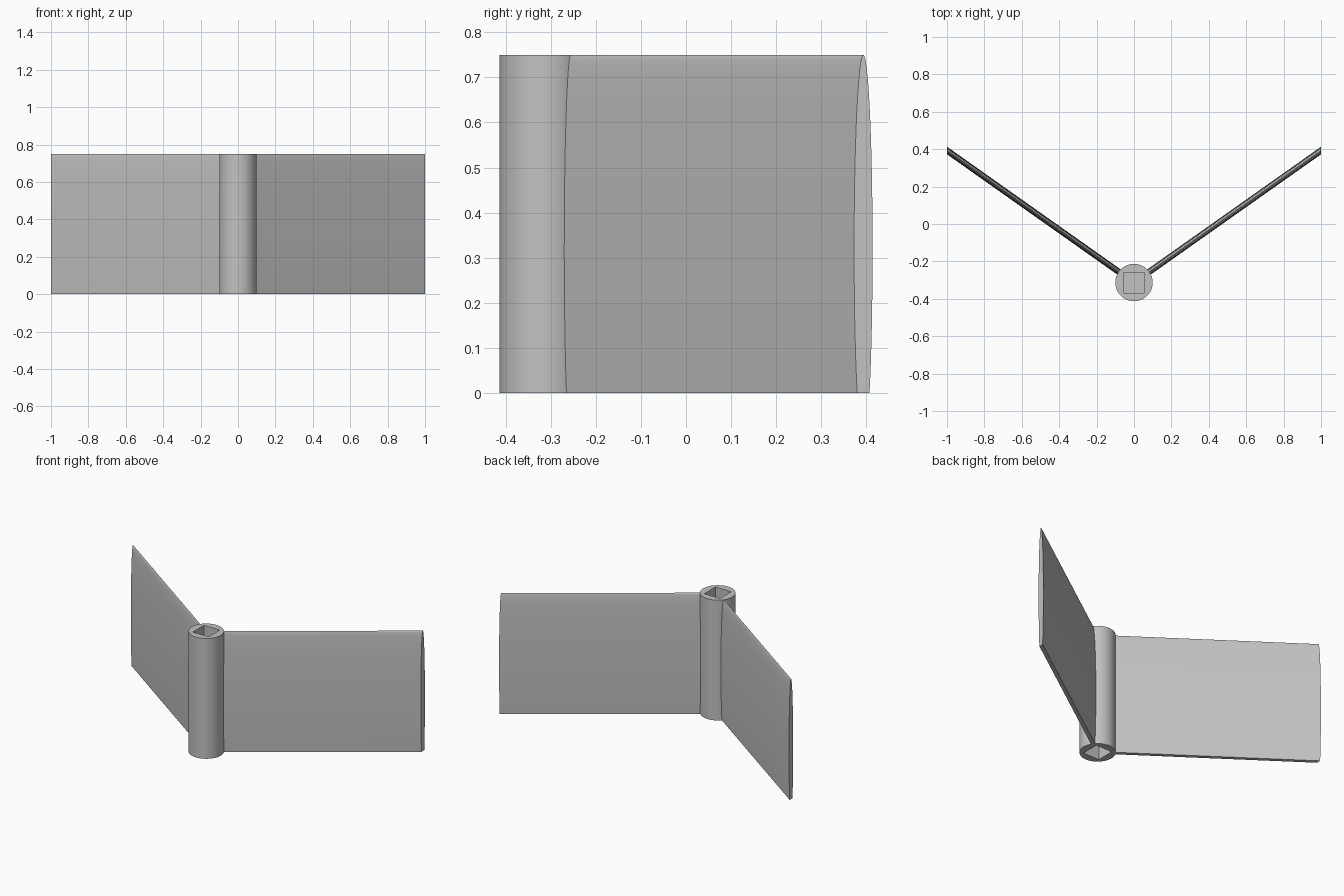
import bpy, bmesh, math

cube = bpy.data.objects.get("Cube")
if cube:
    bpy.data.objects.remove(cube, do_unlink=True)

HEIGHT, HUB_Y, HUB_R = 0.75, -0.313, 0.1
SLOPE = 0.706            # blade sweep, y per x
SOCKET, DEPTH = 0.11, 0.2

grey = bpy.data.materials.new("light grey")
grey.use_nodes = True
colour = (0.54, 0.54, 0.54, 1)
grey.diffuse_color = colour
grey.node_tree.nodes["Principled BSDF"].inputs["Base Color"].default_value = colour


def shade(obj, angle):
    bpy.ops.object.select_all(action="DESELECT")
    obj.select_set(True)
    bpy.context.view_layer.objects.active = obj
    bpy.ops.object.shade_smooth_by_angle(angle=math.radians(angle))


# Hub: round post with a blind square socket in each end
bpy.ops.mesh.primitive_cylinder_add(vertices=96, radius=HUB_R, depth=HEIGHT,
                                    location=(0, HUB_Y, HEIGHT / 2))
hub = bpy.context.object
hub.name = "hub"
hub.data.materials.append(grey)
for z in (0, HEIGHT):
    bpy.ops.mesh.primitive_cube_add(size=1, location=(0, HUB_Y, z))
    cutter = bpy.context.object
    cutter.name = "socket_cutter"
    cutter.hide_render = True
    cutter.scale = (SOCKET, SOCKET, 2 * DEPTH)
    cutter.data.materials.append(grey)
    bpy.context.view_layer.update()
    cut = hub.modifiers.new("socket", "BOOLEAN")
    cut.operation, cut.solver, cut.object = "DIFFERENCE", "EXACT", cutter
    bpy.context.view_layer.objects.active = hub
    bpy.ops.object.modifier_apply(modifier=cut.name)
    bpy.data.objects.remove(cutter, do_unlink=True)
shade(hub, 30)


# Blades: truncated elliptical section, flat at the bottom, swept to the outer end
def blade(name, side):
    centre, half_h, half_t = 0.32, 0.43, 0.0205
    low = math.asin(-centre / half_h)
    steps = 24
    rise = [low + (math.pi / 2 - low) * i / steps for i in range(steps + 1)]
    angles = rise + [math.pi - a for a in reversed(rise[:-1])]
    section = [(half_t * math.cos(a), centre + half_h * math.sin(a)) for a in angles]
    bm = bmesh.new()
    loops = [[bm.verts.new((side * x, HUB_Y + SLOPE * x + dy, z)) for dy, z in section]
             for x in (0.068, 1.0)]
    n = len(section)
    for i in range(n):
        j = (i + 1) % n
        bm.faces.new((loops[0][i], loops[0][j], loops[1][j], loops[1][i]))
    for loop in loops:
        bm.faces.new(loop)
    bmesh.ops.recalc_face_normals(bm, faces=bm.faces)
    mesh = bpy.data.meshes.new(name)
    bm.to_mesh(mesh)
    bm.free()
    mesh.materials.append(grey)
    obj = bpy.data.objects.new(name, mesh)
    bpy.context.collection.objects.link(obj)
    shade(obj, 40)


blade("left_blade", 1)
blade("right_blade", -1)
